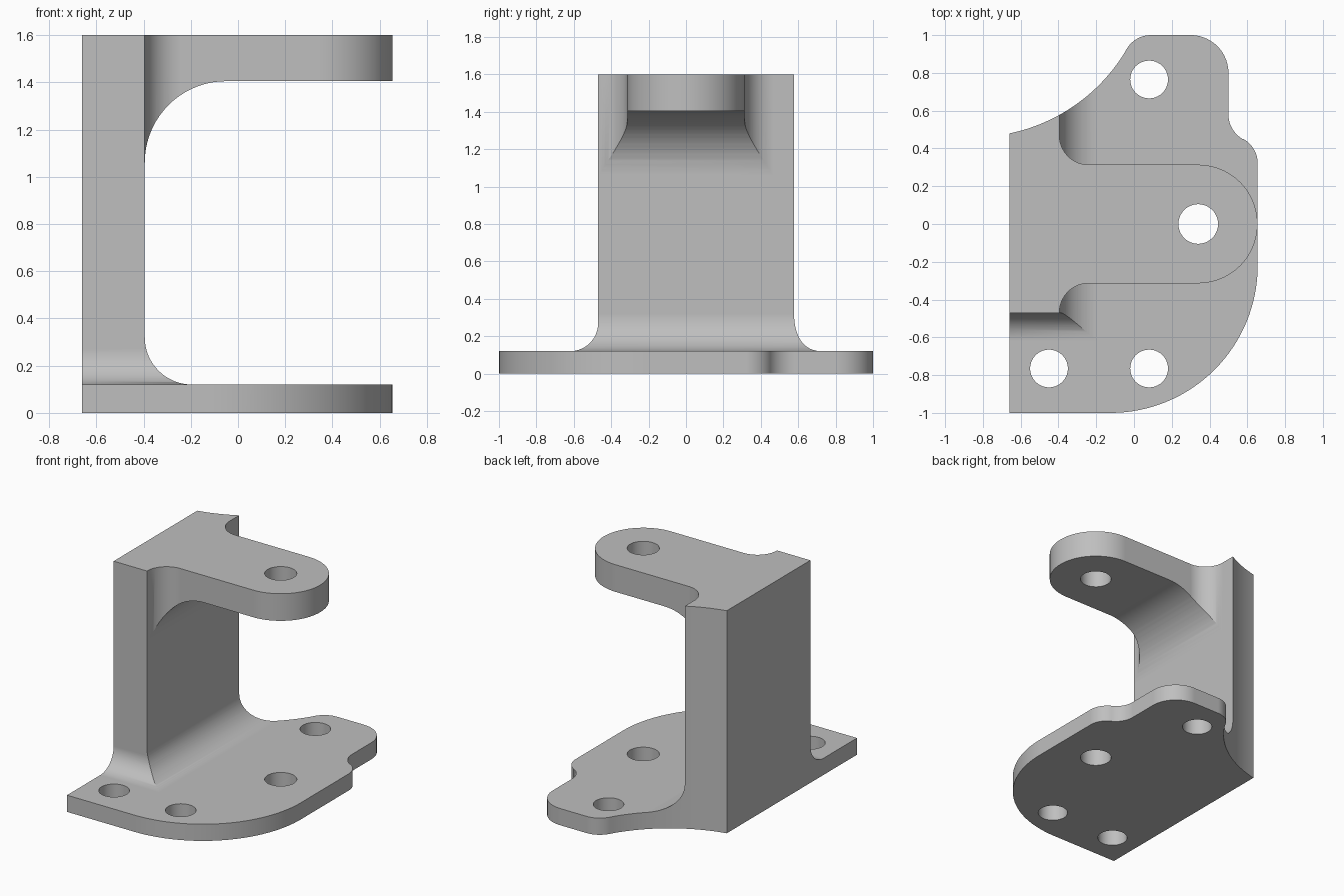
import bpy
import bmesh
from math import sin, cos, radians
from mathutils import Vector

cube = bpy.data.objects.get("Cube")
if cube:
    bpy.data.objects.remove(cube, do_unlink=True)

grey = bpy.data.materials.new("plain grey")
grey.use_nodes = True
COLOUR = (0.52, 0.52, 0.52, 1)
grey.diffuse_color = COLOUR
grey.node_tree.nodes["Principled BSDF"].inputs["Base Color"].default_value = COLOUR


def arc(cx, cy, r, start, end, steps=18):
    """Points along a circular arc, angles in degrees."""
    angles = [radians(start + (end - start) * i / steps) for i in range(steps + 1)]
    return [(cx + r * cos(a), cy + r * sin(a)) for a in angles]


def prism(name, profile, axis, low, high):
    """Extrude a closed 2D profile along the x, y or z axis."""
    place = {"x": lambda u, v, d: (d, u, v),
             "y": lambda u, v, d: (u, d, v),
             "z": lambda u, v, d: (u, v, d)}[axis]
    points = []
    for p in profile:
        if not points or (Vector(p) - Vector(points[-1])).length > 0.002:
            points.append(p)
    bm = bmesh.new()
    face = bm.faces.new([bm.verts.new(place(u, v, low)) for u, v in points])
    shift = Vector(place(0, 0, high)) - Vector(place(0, 0, low))
    result = bmesh.ops.extrude_face_region(bm, geom=[face])
    moved = [g for g in result["geom"] if isinstance(g, bmesh.types.BMVert)]
    bmesh.ops.translate(bm, verts=moved, vec=shift)
    if face.is_valid and len(bm.faces) < len(points) + 2:
        bm.faces.new(face.verts)
    bmesh.ops.recalc_face_normals(bm, faces=bm.faces)
    mesh = bpy.data.meshes.new(name)
    bm.to_mesh(mesh)
    bm.free()
    mesh.materials.append(grey)
    obj = bpy.data.objects.new(name, mesh)
    bpy.context.collection.objects.link(obj)
    return obj


def combine(target, cutter, operation):
    """Apply one boolean and discard the cutter."""
    mod = target.modifiers.new("cut", "BOOLEAN")
    mod.operation = operation
    mod.solver = "EXACT"
    mod.object = cutter
    graph = bpy.context.evaluated_depsgraph_get()
    mesh = bpy.data.meshes.new_from_object(target.evaluated_get(graph))
    target.modifiers.clear()
    target.data = mesh
    bpy.data.objects.remove(cutter, do_unlink=True)


WALL, FRONT, BASE_TOP = -0.395, -0.47, 0.12

# Plan outline of the foot, with the sweeping concave back edge
plan = ([(-0.66, -1)] + arc(-0.125, -0.22, 0.78, -90, 0, 32)
        + arc(0.505, 0.32, 0.15, 0, 60.9) + arc(0.65, 0.58, 0.15, 240.9, 180)
        + arc(0.3, 0.8, 0.2, 0, 90) + arc(0.09, 0.85, 0.15, 90, 149.7)
        + arc(-0.85, 1.4, 0.94, -30.3, -78.33, 24))
bracket = prism("bracket", plan, "z", 0, 1.6)

# C-shaped front profile: foot, wall and arm with inner fillets
c_profile = ([(-1, -0.2), (1, -0.2), (1, BASE_TOP)]
             + arc(WALL + 0.2, BASE_TOP + 0.2, 0.2, 270, 180)
             + arc(WALL + 0.345, 1.06, 0.345, 180, 90)
             + [(1, 1.405), (1, 1.8), (-1, 1.8)])
combine(bracket, prism("c_shape", c_profile, "y", -1.2, 1.2), "INTERSECT")

# Side profile: front face of the wall flaring into the foot
side = ([(-1.3, -0.3), (1.3, -0.3), (1.3, 1.9), (FRONT, 1.9)]
        + arc(FRONT - 0.15, BASE_TOP + 0.15, 0.15, 0, -90)
        + [(-1.3, BASE_TOP)])
combine(bracket, prism("side_shape", side, "x", -1.3, 1.3), "INTERSECT")

# Trim the arm to a rounded tongue with filleted roots
R = 0.314
ROOT = 0.155
trim = ([(WALL, -1.4), (1.2, -1.4), (1.2, 1.4), (WALL, 1.4)]
        + arc(WALL + ROOT, R + ROOT, ROOT, 180, 270)
        + arc(0.34, 0, R, 90, -90, 40)
        + arc(WALL + ROOT, -R - ROOT, ROOT, 90, 180))
combine(bracket, prism("arm_trim", trim, "z", 0.7, 2), "DIFFERENCE")

# Pin hole through arm and foot, and three bolt holes in the foot
for x, y, r, top in ((0.34, 0, 0.105, 2), (0.08, 0.765, 0.1, 0.6),
                     (0.08, -0.765, 0.1, 0.6), (-0.45, -0.765, 0.1, 0.6)):
    circle = arc(x, y, r, 0, 360, 40)[:-1]
    combine(bracket, prism("hole", circle, "z", -0.5, top), "DIFFERENCE")

# Smooth curves, crisp edges
bpy.ops.object.select_all(action="DESELECT")
bracket.select_set(True)
bpy.context.view_layer.objects.active = bracket
bpy.ops.object.shade_smooth_by_angle(angle=radians(25))
normals = bracket.modifiers.new("flat_face_normals", "WEIGHTED_NORMAL")
normals.keep_sharp = True
